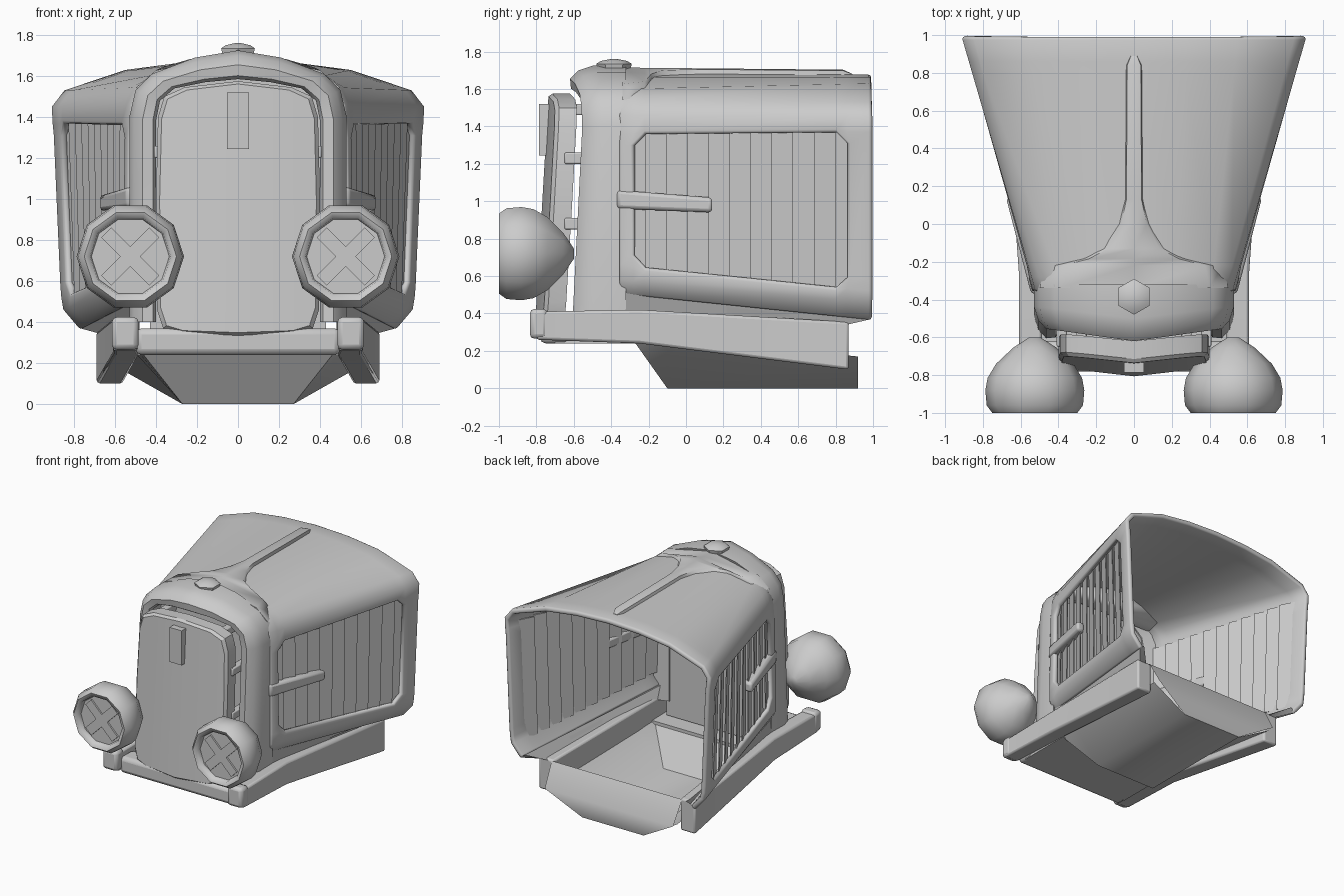
import bpy, bmesh, math
from mathutils import Vector, Matrix

if "Cube" in bpy.data.objects:
    bpy.data.objects.remove(bpy.data.objects["Cube"])


def finish(name, bm, bevel=0, solid=0, angle=38):
    bmesh.ops.remove_doubles(bm, verts=bm.verts, dist=1e-4)
    bmesh.ops.recalc_face_normals(bm, faces=bm.faces)
    me = bpy.data.meshes.new(name)
    bm.to_mesh(me)
    bm.free()
    ob = bpy.data.objects.new(name, me)
    bpy.context.collection.objects.link(ob)
    for p in me.polygons:
        p.use_smooth = True
    me.set_sharp_from_angle(angle=math.radians(angle))
    if solid:
        m = ob.modifiers.new("thickness", 'SOLIDIFY')
        m.thickness, m.offset = solid, -1
    if bevel:
        m = ob.modifiers.new("bevel", 'BEVEL')
        m.width, m.segments, m.limit_method = bevel, 2, 'ANGLE'
        m.angle_limit = math.radians(50)
    return ob


def loft(name, rings, closed=True, caps=(True, True), **kw):
    bm = bmesh.new()
    vs = [[bm.verts.new(p) for p in r] for r in rings]
    n = len(rings[0])
    for a, b in zip(vs, vs[1:]):
        for i in range(n if closed else n - 1):
            j = (i + 1) % n
            bm.faces.new((a[i], a[j], b[j], b[i]))
    for use, r in zip(caps, (vs[0], vs[-1])):
        if use:
            bm.faces.new(r)
    return finish(name, bm, **kw)


def rect(y, x0, x1, z0, z1):
    return [(x0, y, z0), (x1, y, z0), (x1, y, z1), (x0, y, z1)]


def box(name, x, y, z, bevel=0):
    return loft(name, [rect(v, *x, *z) for v in y], bevel=bevel)


def mirrored(half):
    return half + [(-x, *r) for x, *r in reversed(half[:-1])]


def lerp(a, b, t):
    return a + (b - a) * t


# Hood with side frames: flaring sections, window cells left open
Y0, Y1 = -0.36, 0.99
front = [(.50, .50), (.545, .58), (.545, .66), (.545, .72), (.535, 1.30), (.53, 1.36),
         (.52, 1.46), (.48, 1.545), (.41, 1.60), (.22, 1.665), (0, 1.69)]
back = [(.77, .36), (.855, .46), (.865, .52), (.87, .58), (.902, 1.31), (.908, 1.37),
        (.912, 1.45), (.85, 1.53), (.55, 1.63), (.28, 1.665), (0, 1.677)]
F, B = mirrored(front), mirrored(back)
stations = [Y0, -.28, -.22, .80, .86, Y1]
bm = bmesh.new()
grid = []
for y in stations:
    t = (y - Y0) / (Y1 - Y0)
    grid.append([bm.verts.new((lerp(f[0], b[0], t), y, lerp(f[1], b[1], t))) for f, b in zip(F, B)])
n = len(F)
for s in range(5):
    for i in range(n - 1):
        k = min(i, n - 2 - i)
        q = [grid[s][i], grid[s][i + 1], grid[s + 1][i + 1], grid[s + 1][i]]
        if 1 <= s <= 3 and 2 <= k <= 4:
            if s == 2 or k == 3:
                continue
            # chamfered window corners: drop the vertex nearest the middle
            low = (k == 2) == (i < n // 2)
            q.pop({(1, True): 2, (1, False): 3, (3, True): 1, (3, False): 0}[(s, low)])
        bm.faces.new(q)
finish("hood", bm, solid=.04, bevel=.015)


def side_x(y, z):
    t = (y - Y0) / (Y1 - Y0)
    return lerp(lerp(.545, .53, (z - .6) / .77), lerp(.868, .905, (z - .5) / .87), t)


# Louvres, side handles and the skirt closing the hood down to the rails
N = 11
for s in (1, -1):
    bm = bmesh.new()
    for k in range(N):
        ya, yb = lerp(-.34, .90, k / N), lerp(-.34, .90, (k + 1.1) / N)
        ring = []
        for y, d in ((ya, .055), (yb, .025), (yb, .035), (ya, .065)):
            zl = lerp(.62, .47, (y + .34) / 1.24)
            ring.append([bm.verts.new((s * (side_x(y, z) - d), y, z)) for z in (zl, 1.41)])
        for i in range(4):
            a, b = ring[i], ring[(i + 1) % 4]
            bm.faces.new((a[0], b[0], b[1], a[1]))
        for j in (0, 1):
            bm.faces.new([r[j] for r in ring])
    finish("side_louvres", bm)
    rings = []
    for y, z, h in ((-.37, 1.01, .05), (.14, .98, .04)):
        x = side_x(y, 1)
        rings.append(rect(y, s * (x - .06), s * (x + .01), z - h, z + h))
    loft("side_handle", rings, bevel=.02)
    loft("hood_skirt", [[(s * .46, Y0, .52), (s * .51, Y0, .52), (s * .53, Y0, .40), (s * .48, Y0, .40)],
                        [(s * .73, Y1, .40), (s * .77, Y1, .37), (s * .66, .86, .34), (s * .60, .86, .34)]])

# Raised ridge on the hood, flaring into the grille shell
rings = []
for y, w in ((-.34, .50), (-.22, .47), (-.185, .30), (-.13, .17), (0, .085), (.13, .05), (.84, .045), (.89, .02)):
    t = (y - Y0) / (Y1 - Y0)
    def zh(x):
        return lerp(1.69, 1.677, t) - lerp(.52, .16, t) * x * x
    up = .025 if y < .85 else .003
    rings.append([(-w, y, zh(w) - .02), (-w * .8, y, zh(w * .8) + up * .8), (0, y, zh(0) + up),
                  (w * .8, y, zh(w * .8) + up * .8), (w, y, zh(w) - .02)])
loft("hood_ridge", rings, angle=60)

# Grille shell: rounded arch swept from outer and inner outlines, leaning back
arch = [(.53, .40, .40, .40), (.53, 1.40, .40, 1.38), (.50, 1.53, .38, 1.48), (.42, 1.61, .31, 1.54),
        (.21, 1.69, .16, 1.57), (0, 1.725, 0, 1.585)]
rings = []
for ox, oz, ix, iz in arch:
    yf = -.62 + .065 * ox / .53 - (.05 if oz < 1 else 0)
    pts = [(0, -.32), (0, yf + .12), (.18, yf + .045), (.5, yf), (.88, yf + .005), (1, yf + .03), (1, -.36)]
    rings.append([(lerp(ox, ix, u), y, lerp(oz, iz, u)) for u, y in pts])
rings += [[(-x, y, z) for x, y, z in r] for r in reversed(rings[:-1])]
loft("grille_shell", rings, angle=50)

# Radiator wall filling the shell
core = mirrored([(ix + .03, iz + .03 if iz > .5 else .28) for _, _, ix, iz in arch])
loft("radiator", [[(x, y, z) for x, z in core] for y in (-.42, -.37)])

# Front panel: leaning, V-shaped plate
outline = mirrored([(.28, .345), (.365, .37), (.395, .46), (.40, 1.0), (.39, 1.40), (.36, 1.50),
                    (.26, 1.545), (0, 1.575)])
bm = bmesh.new()
loops = []
for inset, dy in ((1, .115), (1, .02), (.955, 0)):
    loop = []
    for x, z in outline + [(0, .335)]:
        x, z = x * inset, .96 + (z - .96) * (inset + 1) / 2
        loop.append(bm.verts.new((x, -.735 + .045 * abs(x) / .4 - .07 * (1.57 - z) / 1.2 + dy, z)))
    loops.append(loop)
m = len(loops[0])
for a, b in zip(loops, loops[1:]):
    for i in range(m):
        j = (i + 1) % m
        bm.faces.new((a[i], a[j], b[j], b[i]))
for lp in (loops[0], loops[-1]):
    bm.faces.new(lp[:8] + [lp[-1]])
    bm.faces.new(lp[7:])
finish("front_panel", bm, angle=30)
box("front_strip", (-.053, .053), (-.785, -.70), (1.245, 1.52))

# Pegs joining the panel to the shell
for s in (1, -1):
    for x, z in ((.385, 1.23), (.385, .88), (.28, 1.49)):
        box("panel_peg", (s * (x - .03), s * (x + .025)), (-.65, -.40), (z - .03, z + .03), .008)

# Radiator cap: six-sided
rings = []
for r, z in ((.08, 1.69), (.09, 1.715), (.095, 1.735), (.07, 1.75), (.02, 1.76)):
    rings.append([(r * math.sin(i * math.pi / 3), -.385 + r * math.cos(i * math.pi / 3), z) for i in range(6)])
loft("radiator_cap", rings)

# Headlights: ten-sided pods with a crossed lens
pod = [(.18, -.955), (.19, -.955), (.197, -.99), (.225, -1.0), (.255, -.96), (.262, -.88), (.25, -.815),
       (.205, -.74), (.115, -.655), (.03, -.60)]
for s in (1, -1):
    c = Vector((s * .525, 0, .72))
    rings = [[c + Vector((r * math.cos(i * math.pi / 5), y, r * math.sin(i * math.pi / 5)))
              for i in range(10)] for r, y in pod]
    loft("headlight", rings, angle=62)
    for a in (45, -45):
        bar = box("lens_bar", (-.165, .165), (-.968, -.95), (-.035, .035))
        bar.data.transform(Matrix.Translation(c) @ Matrix.Rotation(math.radians(a), 4, 'Y'))

# Frame rails with front knobs, and crossmember
for s in (1, -1):
    loft("frame_rail", [rect(y, s * a, s * b, z0, z1) for y, a, b, z0, z1 in
                        ((-.80, .49, .61, .26, .41), (-.25, .48, .61, .24, .42), (.87, .56, .69, .10, .355))],
         bevel=.015)
    box("rail_end", (s * .485, s * .615), (-.835, -.74), (.265, .425), .025)
box("crossmember", (-.50, .50), (-.78, -.62), (.24, .37), .03)
box("cross_plate", (-.49, .49), (-.70, -.26), (.24, .265))

# Bottom pan: open-topped trough with a rear wall that leans out, then rises between the rails
rings = []
for y, w, zt, b, zb in ((-.27, .50, .27, .46, .24), (-.10, .52, .27, .27, 0), (.92, .57, .17, .27, 0)):
    rings.append([(-w, y, zt), (-b, y, zb), (b, y, zb), (w, y, zt)])
loft("bottom_pan", rings, closed=False, caps=(False, False), angle=50)
loft("pan_rear_wall", [[(-w, y, z), (w, y, z)] for w, y, z in ((.27, .92, 0), (.565, .97, .17), (.575, .87, .35))],
     closed=False, caps=(False, False), angle=70)
